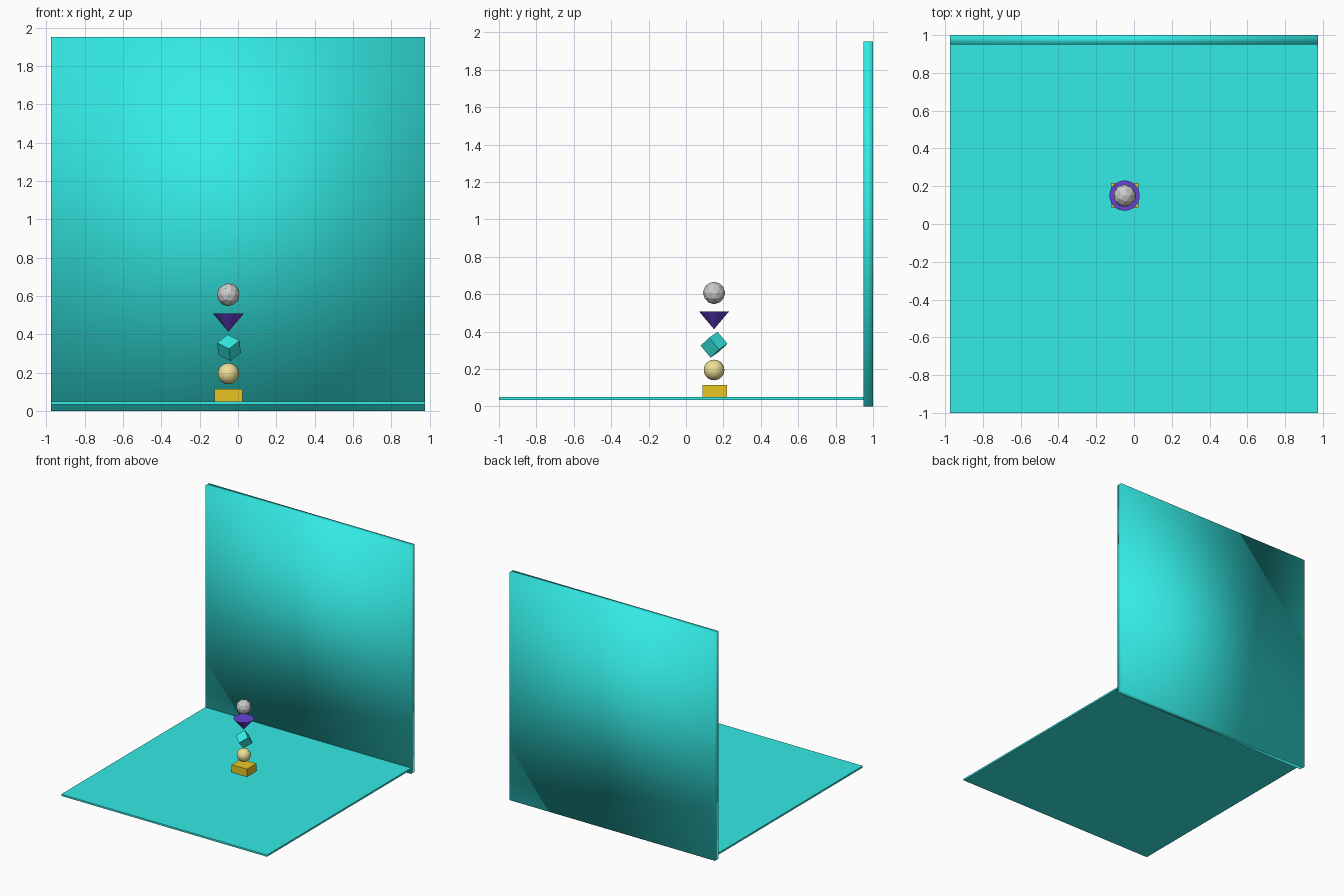
import bpy
from mathutils import Matrix, Vector

if "Cube" in bpy.data.objects:
    bpy.data.objects.remove(bpy.data.objects["Cube"])

CX, CY = -0.05, 0.15  # axis of the stacked shapes


def srgb(r, g, b):
    lin = [((c / 255 + 0.055) / 1.055) ** 2.4 for c in (r, g, b)]
    return (*lin, 1)


def material(name, color):
    m = bpy.data.materials.new(name)
    m.diffuse_color = srgb(*color)
    m.use_nodes = True
    m.node_tree.nodes["Principled BSDF"].inputs["Base Color"].default_value = m.diffuse_color
    return m


def finish(name, mat=None, smooth=False):
    ob = bpy.context.object
    ob.name = name
    if mat:
        ob.data.materials.append(mat)
    for p in ob.data.polygons:
        p.use_smooth = smooth
    return ob


def box(name, center, size, mat, smooth=False):
    bpy.ops.mesh.primitive_cube_add(size=1, location=center)
    bpy.context.object.scale = size
    bpy.ops.object.transform_apply(location=False, rotation=False, scale=True)
    return finish(name, mat, smooth)


cyan = material("cyan", (52, 235, 229))
yellow = material("yellow", (232, 198, 36))
cream = material("cream", (238, 224, 150))
purple = material("purple", (104, 66, 210))

# Backdrop: thin floor and smooth-shaded upright wall
box("floor", (0, -0.025, 0.0425), (1.95, 1.95, 0.015), cyan)
box("back_wall", (0, 0.975, 0.975), (1.95, 0.05, 1.95), cyan, smooth=True)

# Stack, bottom to top
box("base_block", (CX, CY + 0.003, 0.0825), (0.145, 0.13, 0.065), yellow)

bpy.ops.mesh.primitive_uv_sphere_add(segments=32, ring_count=16, radius=0.055,
                                     location=(CX, CY, 0.195))
finish("smooth_ball", cream, smooth=True)

# Tilted cube, oriented by two of its edge directions
cube = box("tilted_cube", (0, 0, 0), (0.083, 0.083, 0.083), cyan)
e1 = Vector((-12, 8.7, 6)).normalized()
e2 = Vector((11, 8.4, 8))
e2 = (e2 - e1 * e2.dot(e1)).normalized()
rot = Matrix((e1, e2, e1.cross(e2))).transposed()
cube.rotation_euler = rot.to_euler()
cube.location = (CX + 0.003, CY, 0.33)

# Inverted cone, point down
bpy.ops.mesh.primitive_cone_add(vertices=32, radius1=0, radius2=0.08, depth=0.095,
                                location=(CX, CY, 0.4605))
finish("inverted_cone", purple)

# Faceted ball on top
bpy.ops.mesh.primitive_ico_sphere_add(subdivisions=2, radius=0.06,
                                      location=(CX, CY, 0.607))
finish("faceted_ball")
